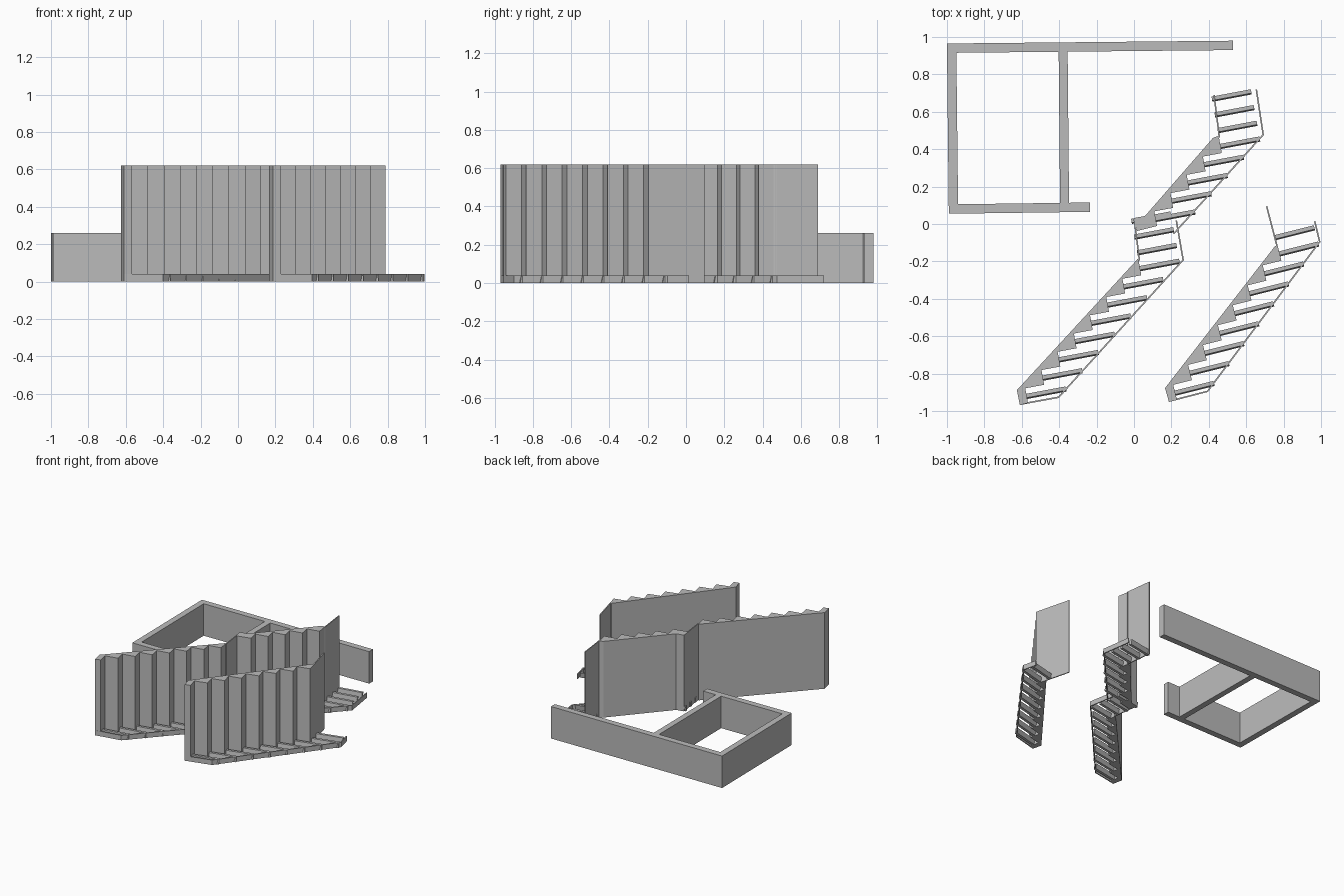
import bpy, bmesh
from mathutils import Vector

if "Cube" in bpy.data.objects:
    bpy.data.objects.remove(bpy.data.objects["Cube"], do_unlink=True)

grey = bpy.data.materials.new("plain_grey")
grey.use_nodes = True
grey.diffuse_color = (0.5, 0.5, 0.5, 1)
grey.node_tree.nodes["Principled BSDF"].inputs["Base Color"].default_value = (0.5, 0.5, 0.5, 1)

WALL_H, RAIL_H, LOW_H, THIN = 0.62, 0.04, 0.26, 0.008


def prism(name, points, sweep):
    """Solid made by sweeping a flat polygon along a vector."""
    bm = bmesh.new()
    face = bm.faces.new([bm.verts.new(p) for p in points])
    ext = bmesh.ops.extrude_face_region(bm, geom=[face], use_keep_orig=True)
    moved = [v for v in ext["geom"] if isinstance(v, bmesh.types.BMVert)]
    bmesh.ops.translate(bm, vec=sweep, verts=moved)
    bmesh.ops.recalc_face_normals(bm, faces=bm.faces)
    mesh = bpy.data.meshes.new(name)
    bm.to_mesh(mesh)
    bm.free()
    mesh.materials.append(grey)
    obj = bpy.data.objects.new(name, mesh)
    bpy.context.collection.objects.link(obj)
    return obj


def slab(name, outline, height):
    prism(name, [(x, y, 0) for x, y in outline], (0, 0, height))


def strip(name, path, height, width=THIN):
    """Upright panels following a path, thickened to one side."""
    for i, (a, b) in enumerate(zip(path, path[1:])):
        a, b = Vector(a), Vector(b)
        d = (b - a).normalized()
        side = Vector((-d.y, d.x)) * width
        slab(f"{name}_{i + 1}", [a, b, b + side, a + side], height)


def flight(name, start, corner, steps, run, rise, back_end, sheet, rail, landing, first):
    """Saw-toothed wall, landing sheet, low rail and slanted slats."""
    run, rise, corner = Vector(run), Vector(rise), Vector(corner)
    corners = [corner + (run + rise) * k for k in range(steps)]
    teeth = [p for c in corners for p in (c, c + rise)]
    slab(name + "_toothed_wall", teeth + back_end + start, WALL_H)
    strip(name + "_landing_sheet", sheet, WALL_H)
    strip(name + "_rail", rail, RAIL_H)

    # slats, carried on over the landing
    anchors = [c + rise * 0.45 for c in corners[first:]]
    anchors += [anchors[-1] + rise * 1.07 * (k + 1) for k in range(landing)]
    along = run.normalized() * 0.214
    across = rise.normalized()
    section = [(-0.014, 0), (-0.007, RAIL_H), (0.014, RAIL_H), (0.007, 0)]
    for i, a in enumerate(anchors):
        pts = [(*(a + across * u), z) for u, z in section]
        prism(f"{name}_slat_{i + 1}", pts, (*along, 0))


RUN, RISE = (0.101, 0.019), (-0.0144, 0.0786)

flight("lower_stair", [(-0.626, -0.888), (-0.61, -0.968)], (-0.567, -0.957), 8, RUN, RISE,
       [(0.02, -0.187)], [(0.033, -0.194), (0.005, 0.03)],
       [(-0.61, -0.968), (-0.401, -0.93), (0.267, -0.193), (0.23, 0.02)], 3, 0)

flight("upper_stair", [(0.059, 0.043), (0, 0.032), (0.016, -0.037)], (0.123, -0.011), 5, RUN, RISE,
       [(0.46, 0.475), (0.422, 0.46)], [(0.46, 0.465), (0.432, 0.69)],
       [(0.215, -0.055), (0.695, 0.476), (0.658, 0.72)], 3, 0)

flight("side_stair", [(0.166, -0.877), (0.187, -0.952)], (0.23, -0.941), 8,
       (0.1, 0.0251), (-0.0203, 0.0813),
       [(0.754, -0.118)], [(0.768, -0.115), (0.713, 0.096)],
       [(0.187, -0.952), (0.396, -0.898), (0.997, -0.096), (0.97, 0.016)], 1, 0)

# low enclosure walls
slab("back_wall", [(-1, 0.915), (0.53, 0.93), (0.53, 0.98), (-1, 0.965)], LOW_H)
slab("front_wall", [(-0.985, 0.055), (-0.235, 0.065), (-0.235, 0.115), (-0.985, 0.105)], LOW_H)
slab("side_wall", [(-0.99, 0.056), (-0.94, 0.056), (-0.95, 0.94), (-1, 0.94)], LOW_H)
slab("middle_wall", [(-0.395, 0.08), (-0.347, 0.08), (-0.355, 0.94), (-0.403, 0.94)], LOW_H)
